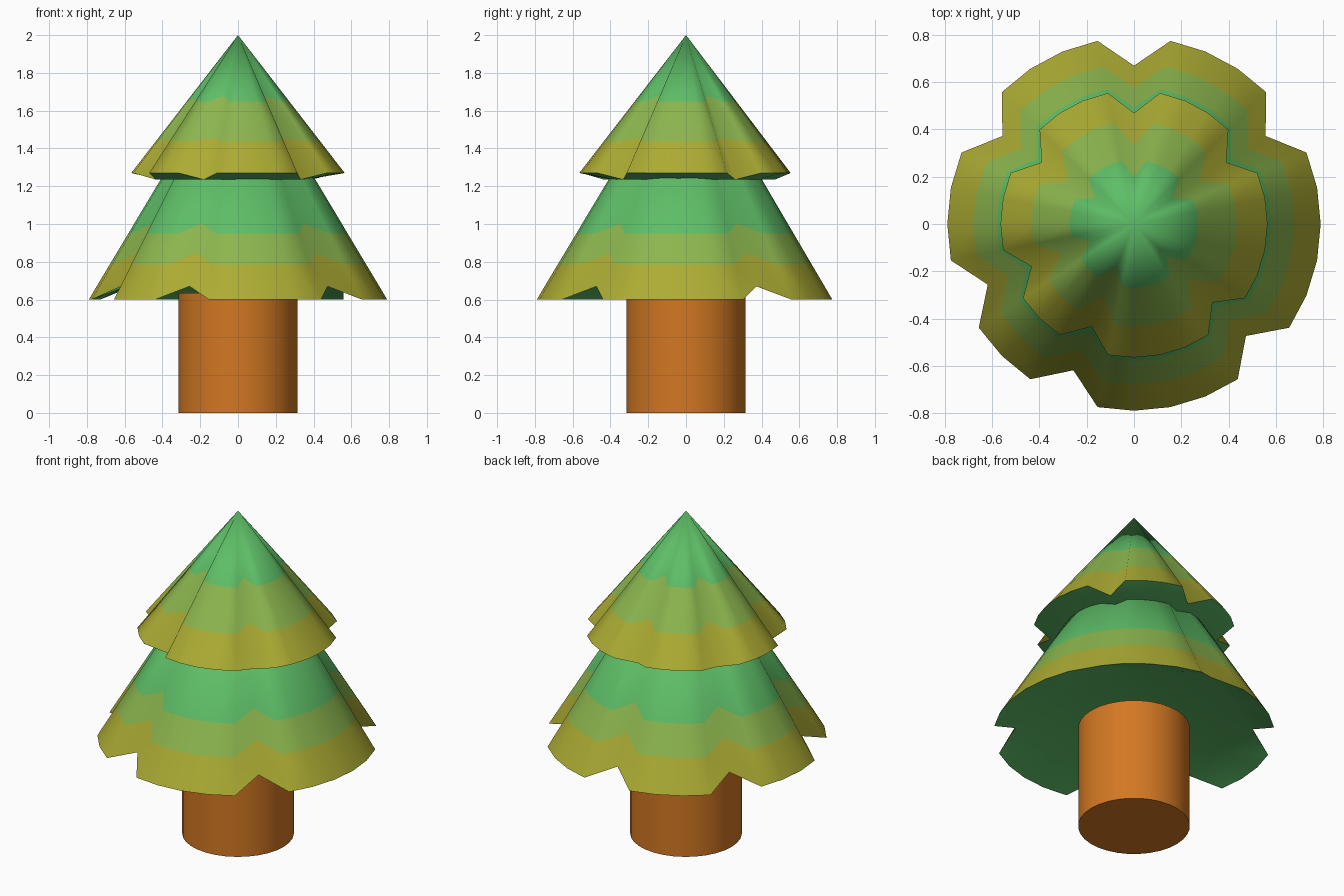
import bpy, bmesh, math

if "Cube" in bpy.data.objects:
    bpy.data.objects.remove(bpy.data.objects["Cube"])

SIDES = 32
NOTCHES = [3, 8, 13, 18, 22, 28]   # spokes pulled in between the branch lobes


def material(name, rgb):
    m = bpy.data.materials.new(name)
    m.diffuse_color = (*rgb, 1)
    m.use_nodes = True
    m.node_tree.nodes["Principled BSDF"].inputs["Base Color"].default_value = m.diffuse_color
    return m


green = material("leaf green", (0.112, 0.515, 0.135))
lime = material("lime green", (0.262, 0.468, 0.076))
olive = material("olive yellow", (0.413, 0.413, 0.034))
brown = material("bark orange", (0.65, 0.188, 0.016))


def finish(bm, name, mats, angle):
    bmesh.ops.recalc_face_normals(bm, faces=bm.faces)
    me = bpy.data.meshes.new(name)
    bm.to_mesh(me)
    bm.free()
    for m in mats:
        me.materials.append(m)
    ob = bpy.data.objects.new(name, me)
    bpy.context.collection.objects.link(ob)
    bpy.ops.object.select_all(action='DESELECT')
    ob.select_set(True)
    bpy.context.view_layer.objects.active = ob
    bpy.ops.object.shade_smooth_by_angle(angle=math.radians(angle))
    return ob


def tier(name, apex_z, rim, notch, bands, notch_bands):
    """Lobed cone: rim and notch are (radius, z); bands are fractions from apex to rim."""
    bm = bmesh.new()
    apex = bm.verts.new((0, 0, apex_z))
    rings = []
    for t_rim, t_notch in zip(bands + [1], notch_bands + [1]):
        ring = []
        for k in range(SIDES):
            a = 2 * math.pi * k / SIDES
            (r, z), t = (notch, t_notch) if k in NOTCHES else (rim, t_rim)
            ring.append(bm.verts.new((r * t * math.cos(a), r * t * math.sin(a),
                                      apex_z + (z - apex_z) * t)))
        rings.append(ring)
    # tip, then one coloured row per band
    for k in range(SIDES):
        n = (k + 1) % SIDES
        bm.faces.new((apex, rings[0][k], rings[0][n]))
        for i in range(len(rings) - 1):
            f = bm.faces.new((rings[i][k], rings[i + 1][k], rings[i + 1][n], rings[i][n]))
            f.material_index = i + 1
    # underside: flat polygon through the notches, with a sloping fan under each lobe
    base = rings[-1]
    inner = []
    for a, b in zip(NOTCHES, NOTCHES[1:] + [NOTCHES[0] + SIDES]):
        va, vb = base[a], base[b % SIDES]
        mid = bm.verts.new((va.co + vb.co) / 2)
        inner += [va, mid]
        for k in range(a, b):
            bm.faces.new((mid, base[(k + 1) % SIDES], base[k % SIDES]))
    bm.faces.new(inner[::-1])
    return finish(bm, name, [green, lime, olive], 85)


# Trunk
bm = bmesh.new()
bmesh.ops.create_cone(bm, cap_ends=True, segments=SIDES, radius1=0.314, radius2=0.314, depth=0.635)
bmesh.ops.translate(bm, verts=bm.verts, vec=(0, 0, 0.3175))
finish(bm, "trunk", [brown], 40)

# Branch tiers
tier("lower_branches", 1.92, (0.79, 0.6), (0.67, 0.67), [0.735, 0.86], [0.735, 0.86])
tier("upper_branches", 2.0, (0.565, 1.27), (0.47, 1.235), [0.48, 0.77], [0.42, 0.71])
